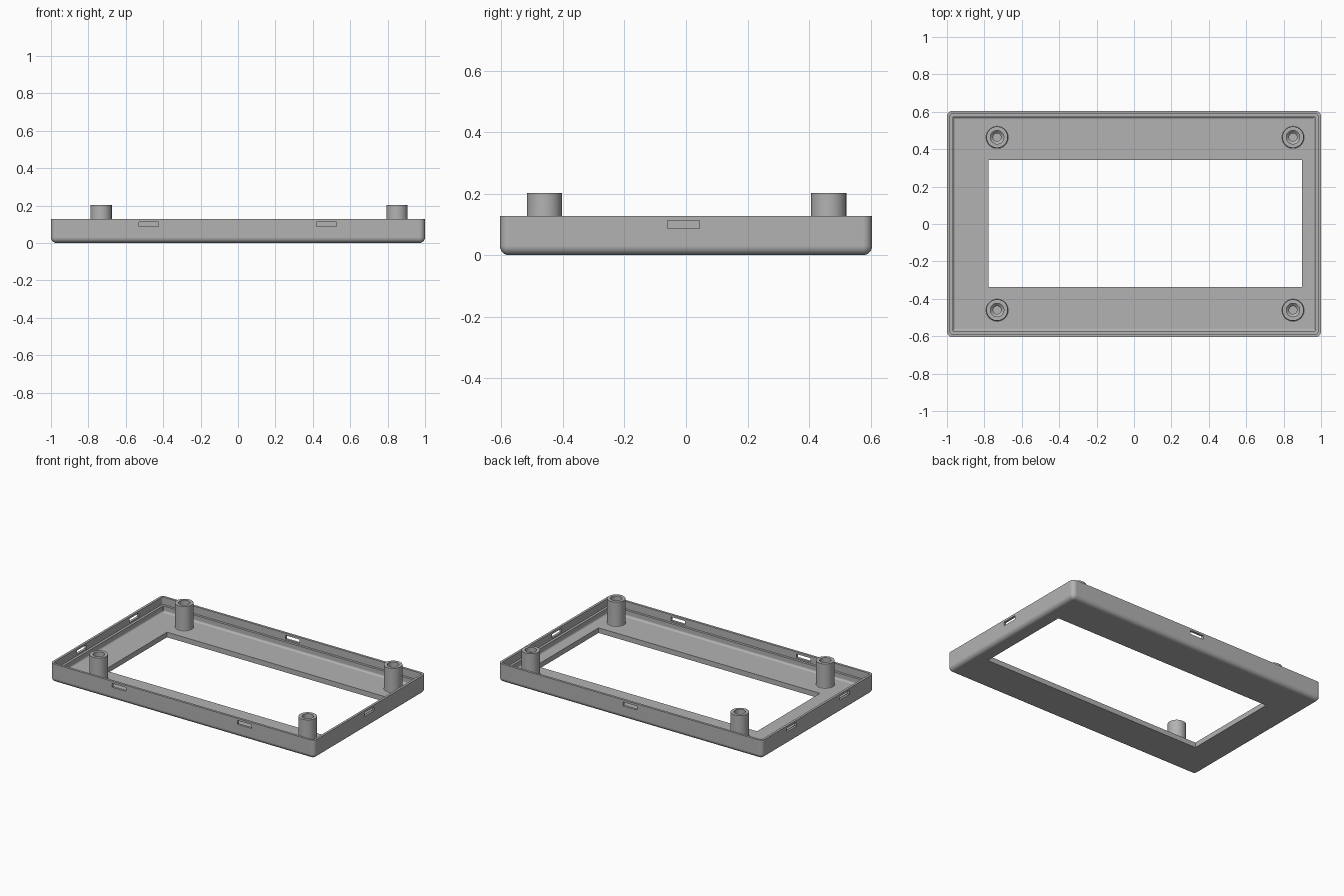
import bpy, bmesh
from math import sin, cos, pi
from mathutils import Matrix

if "Cube" in bpy.data.objects:
    bpy.data.objects.remove(bpy.data.objects["Cube"], do_unlink=True)

HX, HY, TOP = 1.0, 0.605, 0.128      # tray half sizes and rim height
FLOOR, POST_TOP = 0.035, 0.203
CORNER, FILLET, ARC = 0.03, 0.03, 6

grey = bpy.data.materials.new("plain grey")
grey.use_nodes = True
colour = (0.45, 0.45, 0.45, 1)
grey.diffuse_color = colour
grey.node_tree.nodes["Principled BSDF"].inputs["Base Color"].default_value = colour


def make(name, bm):
    bmesh.ops.recalc_face_normals(bm, faces=bm.faces)
    mesh = bpy.data.meshes.new(name)
    bm.to_mesh(mesh)
    bm.free()
    mesh.materials.append(grey)
    obj = bpy.data.objects.new(name, mesh)
    bpy.context.collection.objects.link(obj)
    return obj


def activate(obj):
    bpy.ops.object.select_all(action='DESELECT')
    obj.select_set(True)
    bpy.context.view_layer.objects.active = obj


def smooth(obj):
    activate(obj)
    bpy.ops.object.shade_smooth_by_angle(angle=pi / 6)
    obj.modifiers.new("weighted", 'WEIGHTED_NORMAL').keep_sharp = True


def bridge(bm, a, b):
    n = len(a)
    for i in range(n):
        j = (i + 1) % n
        bm.faces.new((a[i], a[j], b[j], b[i]))


def rounded_loop(bm, inset, z):
    r = max(CORNER - inset, 0.004)
    cx, cy = HX - inset - r, HY - inset - r
    verts = []
    for k, (sx, sy) in enumerate(((1, 1), (-1, 1), (-1, -1), (1, -1))):
        for i in range(ARC + 1):
            a = (k + i / ARC) * pi / 2
            verts.append(bm.verts.new((sx * cx + r * cos(a), sy * cy + r * sin(a), z)))
    return verts


def box(bm, centre, size):
    bmesh.ops.create_cube(bm, size=1, matrix=Matrix.Translation(centre) @ Matrix.Diagonal((*size, 1)))


# Tray section: rounded bottom edge, outer wall, thin lip, ledge, inner fillet
steps = [i / ARC * pi / 2 for i in range(ARC + 1)]
section = [(FILLET * (1 - sin(a)), FILLET * (1 - cos(a))) for a in steps]
section += [(0, TOP), (0.016, TOP), (0.016, 0.077), (0.032, 0.077)]
section += [(0.032 + 0.014 * (1 - cos(a)), FLOOR + 0.014 * (1 - sin(a))) for a in steps]

bm = bmesh.new()
loops = [rounded_loop(bm, inset, z) for inset, z in section]
for a, b in zip(loops, loops[1:]):
    bridge(bm, a, b)
bm.faces.new(loops[0])
bm.faces.new(loops[-1])
frame = make("tray_frame", bm)

# Window opening and snap slots
bm = bmesh.new()
box(bm, (0.06, 0.003, 0.02), (1.676, 0.68, 0.2))
SLOT_W, SLOT_H, SLOT_Z = 0.105, 0.026, 0.1
for x, side in ((-0.478, -1), (0.473, -1), (0, 1)):
    box(bm, (x, side * HY, SLOT_Z), (SLOT_W, 0.1, SLOT_H))
for y, side in ((-0.008, 1), (0.285, -1), (-0.285, -1)):
    box(bm, (side * HX, y, SLOT_Z), (0.1, SLOT_W, SLOT_H))
cutter = make("opening_cutter", bm)
cutter.hide_render = True

cut = frame.modifiers.new("openings", 'BOOLEAN')
cut.operation, cut.solver, cut.object = 'DIFFERENCE', 'EXACT', cutter
activate(frame)
bpy.ops.object.modifier_apply(modifier=cut.name)
bpy.data.objects.remove(cutter, do_unlink=True)
smooth(frame)


# Screw posts: turned section with base flare and stepped blind hole
def post(name, x, y, sides=40):
    profile = [(0.063, FLOOR - 0.01), (0.063, FLOOR), (0.059, FLOOR + 0.002),
               (0.057, FLOOR + 0.006), (0.057, POST_TOP), (0.036, POST_TOP),
               (0.036, 0.17), (0.021, 0.155), (0.021, 0.06)]
    bm = bmesh.new()
    rings = [[bm.verts.new((x + r * cos(2 * pi * i / sides), y + r * sin(2 * pi * i / sides), z))
              for i in range(sides)] for r, z in profile]
    for a, b in zip(rings, rings[1:]):
        bridge(bm, a, b)
    bm.faces.new(rings[0])
    bm.faces.new(rings[-1])
    smooth(make(name, bm))


for side, x in (("right", -0.732), ("left", 0.85)):
    for end, y in (("front", -0.46), ("back", 0.464)):
        post(f"{end}_{side}_screw_post", x, y)
